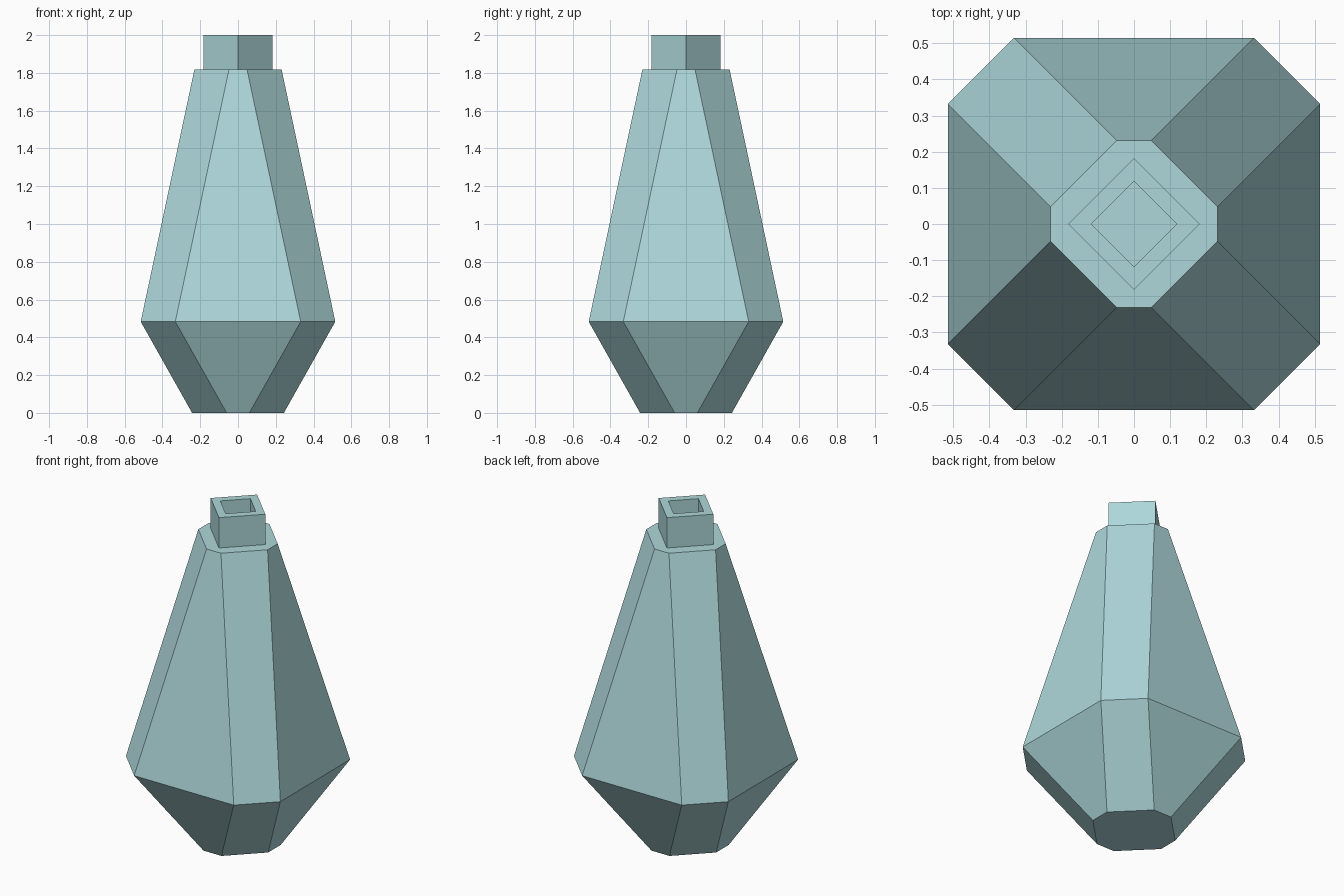
import bpy, bmesh, math

if "Cube" in bpy.data.objects:
    bpy.data.objects.remove(bpy.data.objects["Cube"])

mat = bpy.data.materials.new("pale_teal")
mat.diffuse_color = (0.42, 0.68, 0.70, 1)
mat.use_nodes = True
mat.node_tree.nodes["Principled BSDF"].inputs["Base Color"].default_value = mat.diffuse_color

CUT = 0.183  # corner cut, the same at every level of the body


def octagon(half, z):
    """Square with cut corners."""
    a, b = half, half - CUT
    return [(a, -b, z), (a, b, z), (b, a, z), (-b, a, z),
            (-a, b, z), (-a, -b, z), (-b, -a, z), (b, -a, z)]


def diamond(r, z):
    return [(r * math.cos(i * math.pi / 2), r * math.sin(i * math.pi / 2), z) for i in range(4)]


def loft(name, loops):
    """Skin a stack of loops and cap both ends."""
    bm = bmesh.new()
    rings = [[bm.verts.new(p) for p in loop] for loop in loops]
    n = len(rings[0])
    for lo, hi in zip(rings, rings[1:]):
        for i in range(n):
            j = (i + 1) % n
            bm.faces.new((lo[i], lo[j], hi[j], hi[i]))
    bm.faces.new(rings[0][::-1])
    bm.faces.new(rings[-1])
    bmesh.ops.recalc_face_normals(bm, faces=bm.faces)
    mesh = bpy.data.meshes.new(name)
    bm.to_mesh(mesh)
    bm.free()
    mesh.materials.append(mat)
    obj = bpy.data.objects.new(name, mesh)
    bpy.context.collection.objects.link(obj)
    return obj


# Faceted bottle body: foot, shoulder, top
loft("bottle_body", [octagon(0.243, 0), octagon(0.515, 0.483), octagon(0.231, 1.817)])

# Square neck turned 45 degrees, with a recessed mouth
loft("bottle_neck", [diamond(0.182, 1.817), diamond(0.182, 2.0),
                     diamond(0.118, 2.0), diamond(0.118, 1.825)])
